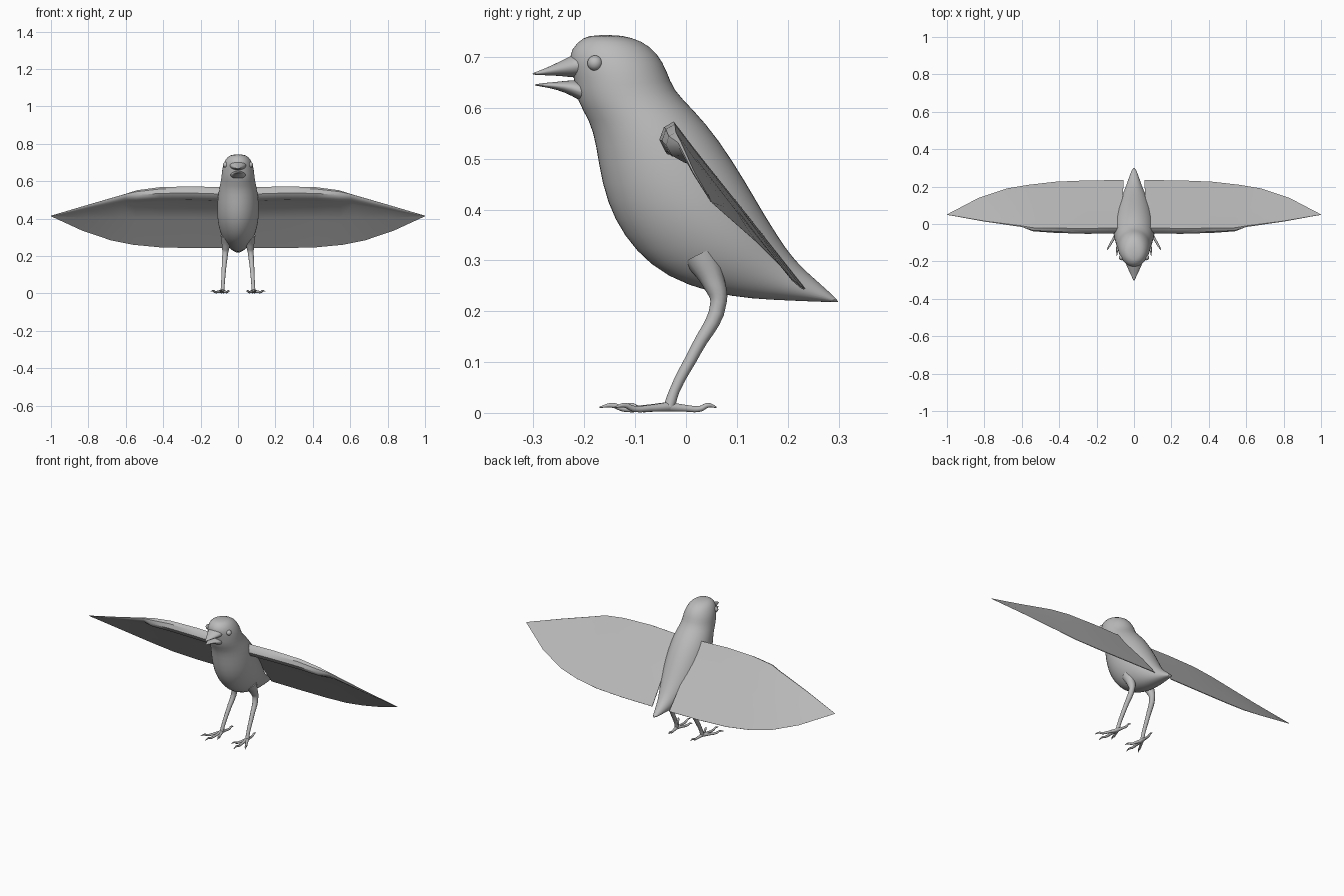
import bpy, bmesh, math
from mathutils import Vector

default = bpy.data.objects.get("Cube")
if default:
    bpy.data.objects.remove(default, do_unlink=True)

GREY = (0.5, 0.5, 0.5, 1.0)
plumage = bpy.data.materials.new("plain grey")
plumage.use_nodes = True
plumage.diffuse_color = GREY
plumage.node_tree.nodes["Principled BSDF"].inputs["Base Color"].default_value = GREY


def finish(obj, angle=60):
    """Give an object its material and smooth shading."""
    obj.data.materials.clear()
    obj.data.materials.append(plumage)
    bpy.ops.object.select_all(action="DESELECT")
    obj.select_set(True)
    bpy.context.view_layer.objects.active = obj
    bpy.ops.object.shade_smooth_by_angle(angle=math.radians(angle))
    return obj


def bridge_rings(name, rings, subdivisions=0, angle=60):
    """Skin a list of closed point rings and cap both ends."""
    bm = bmesh.new()
    loops = [[bm.verts.new(p) for p in ring] for ring in rings]
    count = len(loops[0])
    for low, high in zip(loops, loops[1:]):
        for i in range(count):
            j = (i + 1) % count
            bm.faces.new((low[i], low[j], high[j], high[i]))
    bm.faces.new(loops[0])
    bm.faces.new(loops[-1])
    bmesh.ops.recalc_face_normals(bm, faces=bm.faces)
    mesh = bpy.data.meshes.new(name)
    bm.to_mesh(mesh)
    bm.free()
    obj = bpy.data.objects.new(name, mesh)
    bpy.context.collection.objects.link(obj)
    finish(obj, angle)
    if subdivisions:
        smooth = obj.modifiers.new("smooth", "SUBSURF")
        smooth.levels = smooth.render_levels = subdivisions
    return obj


def oval(front, back, half_width, segments=24):
    """Ellipse between two side-profile points, spreading sideways in x."""
    a, b = Vector((0, *front)), Vector((0, *back))
    middle, reach = (a + b) / 2, (a - b) / 2
    side = Vector((half_width, 0, 0))
    turns = [math.tau * i / segments for i in range(segments)]
    return [middle + reach * math.cos(t) + side * math.sin(t) for t in turns]


def tube(name, points):
    """Round tapering limb through (position, radius) pairs."""
    curve = bpy.data.curves.new(name, "CURVE")
    curve.dimensions = "3D"
    curve.bevel_depth = 1.0
    curve.bevel_resolution = 3
    curve.resolution_u = 5
    curve.use_fill_caps = True
    spline = curve.splines.new("BEZIER")
    spline.bezier_points.add(len(points) - 1)
    for knot, (position, radius) in zip(spline.bezier_points, points):
        knot.co = position
        knot.radius = radius
        knot.handle_left_type = knot.handle_right_type = "AUTO"
    obj = bpy.data.objects.new(name, curve)
    bpy.context.collection.objects.link(obj)
    bpy.ops.object.select_all(action="DESELECT")
    obj.select_set(True)
    bpy.context.view_layer.objects.active = obj
    bpy.ops.object.convert(target="MESH")
    return finish(bpy.context.view_layer.objects.active)


# Body: head, breast and tail in one skin (front point, back point, half width)
body_profile = [
    ((-.19, .744), (-.13, .744), .03),
    ((-.215, .73), (-.085, .732), .057),
    ((-.235, .70), (-.055, .707), .075),
    ((-.22, .66), (-.036, .672), .086),
    ((-.217, .615), (-.025, .635), .088),
    ((-.19, .575), (.015, .597), .096),
    ((-.178, .53), (.064, .54), .107),
    ((-.167, .45), (.118, .455), .114),
    ((-.143, .38), (.155, .39), .11),
    ((-.10, .317), (.185, .343), .097),
    ((-.04, .267), (.205, .313), .08),
    ((.05, .235), (.23, .285), .058),
    ((.13, .224), (.252, .265), .042),
    ((.20, .221), (.272, .247), .029),
    ((.30, .217), (.302, .219), .008),
]
bridge_rings("body", [oval(*ring) for ring in body_profile], 1)

# Beak: two separate halves, slightly open (y, top, bottom, half width)
beak_halves = {
    "upper_beak": [(-.19, .72, .655, .055), (-.225, .703, .66, .04),
                   (-.255, .688, .663, .025), (-.28, .676, .664, .013),
                   (-.303, .668, .665, .003)],
    "lower_beak": [(-.19, .655, .60, .052), (-.225, .655, .625, .035),
                   (-.255, .651, .636, .021), (-.28, .649, .641, .011),
                   (-.299, .646, .644, .003)],
}
for name, stations in beak_halves.items():
    bridge_rings(name, [oval((y, top), (y, low), w, 16)
                        for y, top, low, w in stations], 1)

# Wing stations: leading point, trailing point, depth of the arm below the skin
wing_stations = [
    ((.07, -.02, .567), (.055, .235, .245), .05),
    ((.25, -.024, .573), (.25, .233, .245), .05),
    ((.42, -.022, .568), (.42, .226, .249), .045),
    ((.54, -.02, .552), (.56, .21, .262), .035),
    ((.60, -.01, .533), (.68, .19, .285), .012),
    ((.80, .016, .475), (.83, .14, .335), .006),
    ((1.0, .05, .416), (1.0, .051, .413), .002),
]
# Wing section: (fraction of chord, fraction of arm depth)
wing_section = [(0, 0), (.15, .02), (.5, 0), (1, 0), (1, .07), (.5, .1),
                (.22, .2), (.15, .7), (.08, 1), (.02, .9), (-.01, .45)]


def wing_ring(lead, trail, depth, side):
    lead, trail = Vector(lead), Vector(trail)
    below = Vector((0, -.75, -.65))
    ring = [lead.lerp(trail, t) + below * depth * n for t, n in wing_section]
    return [Vector((p.x * side, p.y, p.z)) for p in ring]


# Toes: direction tips on the ground, shared by both feet
toe_tips = {"outer_toe": (.145, -.14), "middle_toe": (.092, -.17),
            "inner_toe": (.045, -.125), "back_toe": (.072, .06)}

for label, side in (("left", 1), ("right", -1)):
    bridge_rings(label + "_wing", [wing_ring(*s, side) for s in wing_stations],
                 angle=40)

    # Eye
    bpy.ops.mesh.primitive_uv_sphere_add(
        segments=20, ring_count=12, radius=.015, location=(.066 * side, -.179, .688))
    eye = bpy.context.object
    eye.name = label + "_eye"
    finish(eye)

    # Leg: thigh, knee and shank
    tube(label + "_leg", [((.058 * side, .03, .31), .036),
                          ((.064 * side, .053, .26), .023),
                          ((.068 * side, .064, .218), .016),
                          ((.076 * side, .02, .125), .012),
                          ((.081 * side, -.022, .045), .010),
                          ((.083 * side, -.033, .012), .011)])

    # Toes: low knuckles ending in an arched claw
    root = Vector((.083, -.033, .012))
    for toe, (x, y) in toe_tips.items():
        tip = Vector((x, y, .012))
        path = []
        for t, z, radius in ((0, .012, .010), (.35, .009, .007), (.65, .008, .006),
                             (.82, .015, .005), (1, .011, .0015)):
            p = root.lerp(tip, t)
            path.append(((p.x * side, p.y, z), radius))
        tube(label + "_" + toe, path)
